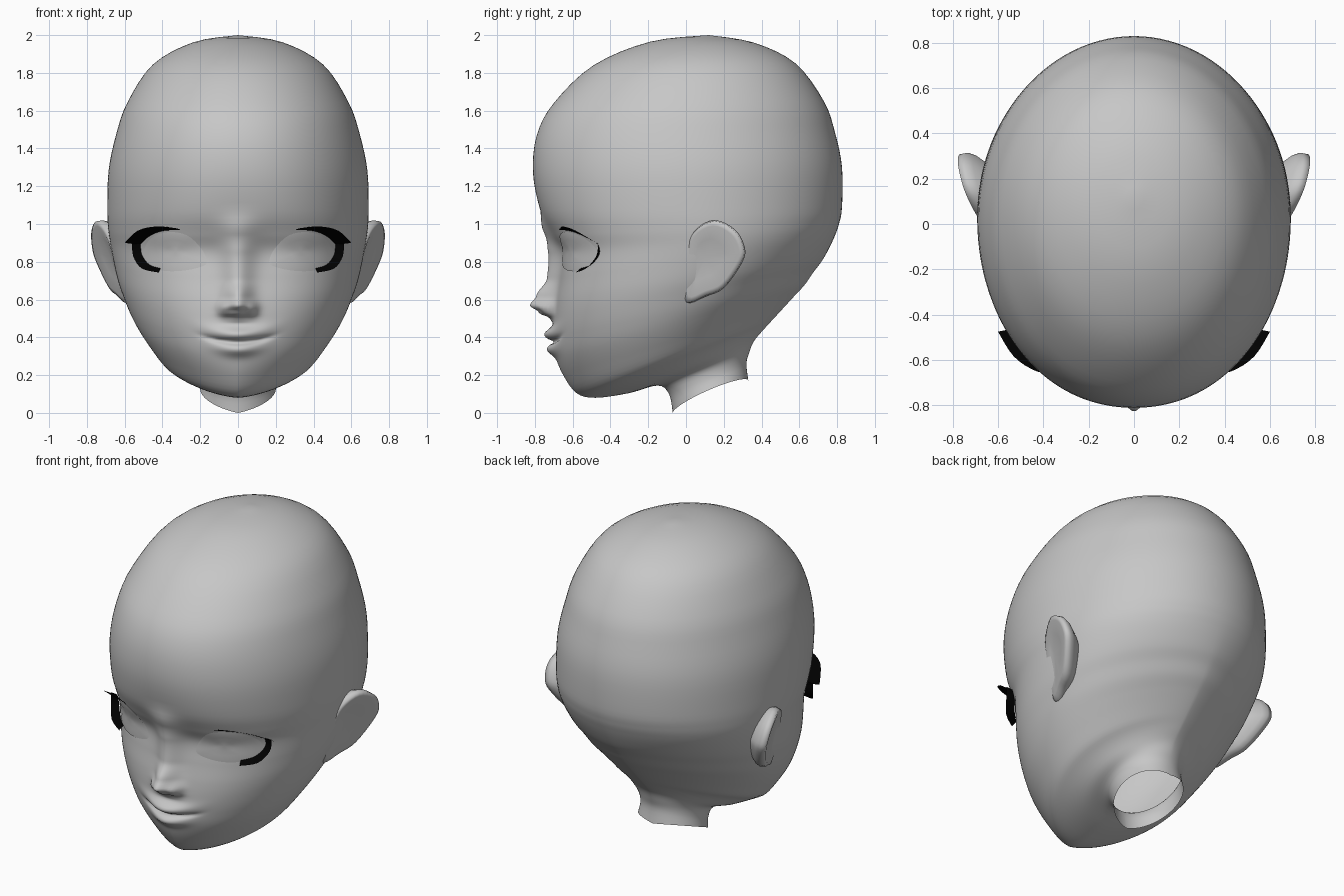
import bpy, bmesh, math
from mathutils import Vector
from mathutils.bvhtree import BVHTree

cube = bpy.data.objects.get("Cube")
if cube:
    bpy.data.objects.remove(cube, do_unlink=True)


def material(name, color):
    m = bpy.data.materials.new(name)
    m.use_nodes = True
    m.diffuse_color = color
    m.node_tree.nodes["Principled BSDF"].inputs["Base Color"].default_value = color
    return m


SKIN = material("plain grey", (0.57, 0.57, 0.57, 1))
BLACK = material("lash black", (0.0, 0.0, 0.0, 1))


def loft(name, rings, mat, closed=True, facing=None):
    """Skin a list of equal-length point rings into one smooth object."""
    bm = bmesh.new()
    rows = [[bm.verts.new(p) for p in ring] for ring in rings]
    n = len(rows[0])
    for a, b in zip(rows, rows[1:]):
        for i in range(n if closed else n - 1):
            j = (i + 1) % n
            bm.faces.new((a[i], a[j], b[j], b[i]))
    bmesh.ops.remove_doubles(bm, verts=bm.verts, dist=1e-5)
    bmesh.ops.recalc_face_normals(bm, faces=bm.faces)
    if facing:
        total = sum((f.normal * f.calc_area() for f in bm.faces), Vector())
        if total.dot(Vector(facing)) < 0:
            bmesh.ops.reverse_faces(bm, faces=bm.faces)
    mesh = bpy.data.meshes.new(name)
    bm.to_mesh(mesh)
    bm.free()
    mesh.materials.append(mat)
    mesh.shade_smooth()
    ob = bpy.data.objects.new(name, mesh)
    bpy.context.collection.objects.link(ob)
    return ob


def spline(keys, i, t):
    """Catmull-Rom blend between key i and key i + 1."""
    last = len(keys) - 1
    p = [keys[max(0, min(last, i + k))] for k in (-1, 0, 1, 2)]
    return [b + t * (c - a + t * (2*a - 5*b + 4*c - d + t * (3*(b - c) + d - a))) / 2
            for a, b, c, d in zip(*p)]


def bell(d, width):
    return math.exp(-(d / width) ** 2)


# Nose ridge height along the face
NOSE = [(.47, 0), (.5, .02), (.53, .08), (.57, .132), (.62, .105), (.71, .065),
        (.85, .07), (.95, .04), (1.08, 0)]


def relief(x, z):
    """How far the face stands forward of the plain skull."""
    x = abs(x)
    out = 0
    for (z0, a), (z1, b) in zip(NOSE, NOSE[1:]):
        if z0 <= z < z1:
            t = (z - z0) / (z1 - z0)
            out += (a + (b - a) * t * t * (3 - 2 * t)) * bell(x, .07 + .1 * max(0, z - .65))
    out += .035 * bell(x - .075, .03) * bell(z - .55, .035)
    mouth = .375 + .9 * x * x
    out += .05 * bell(x, .13) * bell(z - mouth - .04, .035)
    out += .04 * bell(x, .11) * bell(z - mouth + .04, .034)
    out -= .025 * bell((x / .17) ** 2, 1) * bell(z - mouth, .012)
    return out


# Skull: each slanted ring is front y, front z, back y, back z, half width,
# and how pointed its front and back are
SKULL = [
    (-.07, 0, .33, .17, .2, 1, 1), (-.09, .1, .32, .26, .19, 1, 1),
    (-.15, .145, .335, .32, .205, 1, 1.1), (-.3, .105, .36, .38, .265, 1.15, 1.25),
    (-.48, .08, .41, .44, .34, 1.3, 1.36), (-.58, .105, .465, .5, .41, 1.33, 1.4),
    (-.65, .2, .52, .56, .475, 1.25, 1.38), (-.69, .3, .575, .62, .53, 1.12, 1.33),
    (-.7, .4, .63, .68, .573, 1, 1.27), (-.7, .5, .675, .745, .607, .92, 1.21),
    (-.69, .6, .72, .805, .635, .86, 1.15), (-.67, .72, .757, .87, .657, .81, 1.1),
    (-.66, .85, .787, .935, .675, .79, 1.06), (-.71, .95, .81, 1, .687, .83, 1.03),
    (-.77, 1.07, .826, 1.09, .692, .89, 1.01), (-.81, 1.27, .826, 1.3, .685, .94, 1),
    (-.79, 1.47, .79, 1.48, .645, .96, 1), (-.7, 1.64, .73, 1.65, .585, .97, 1),
    (-.49, 1.84, .58, 1.85, .45, 1, 1), (-.19, 1.965, .36, 1.96, .235, 1, 1),
    (.12, 2, .12, 2, 0, 1, 1)]
HALF = 80


def skull_ring(key):
    yf, zf, yb, zb, w, front, back = key
    ring = []
    for i in range(-HALF, HALF):
        u = i / HALF
        a = math.pi * abs(u) ** 1.5
        s = (1 - math.cos(a)) / 2
        side = max(0, math.sin(a)) ** (front if s < .5 else back)
        x, y, z = math.copysign(w * side, u), yf + (yb - yf) * s, zf + (zb - zf) * s
        z += max(0, .1 - zf) * .4 * side        # arched neck opening
        if y < -.3 and z > .2:
            y -= relief(x, z)
        ring.append((x, y, z))
    return ring


rings = []
for i in range(len(SKULL) - 1):
    steps = 10 if .15 < SKULL[i][1] < .95 else 4
    rings += [skull_ring(spline(SKULL, i, k / steps)) for k in range(steps)]
rings.append(skull_ring(SKULL[-1]))
head = loft("head", rings, SKIN)

bm = bmesh.new()
bm.from_mesh(head.data)
tree = BVHTree.FromBMesh(bm)
bm.free()


def on_face(x, z, lift):
    hit = tree.ray_cast(Vector((x, -2, z)), Vector((0, 1, 0)))[0]
    return Vector((x, hit.y - lift, z))


# Outlines: eye opening (x, z) and ear (y, z)
EYE = [(.165, .8), (.195, .87), (.27, .94), (.37, .957), (.46, .925), (.5, .85),
       (.48, .78), (.4, .753), (.3, .752), (.2, .772)]
EAR = [(0, .58), (-.01, .7), (0, .84), (.04, .96), (.15, 1.02), (.26, .97),
       (.31, .88), (.3, .8), (.2, .66), (.1, .615)]


def smooth_loop(points, steps=4):
    """Round a closed outline."""
    n = len(points)
    out = []
    for i in range(n):
        four = [points[(i + k) % n] for k in (-1, 0, 1, 2)]
        out += [spline(four, 1, k / steps) for k in range(steps)]
    return out


def scaled(loop, centre, s):
    return [(centre[0] + (p - centre[0]) * s, centre[1] + (q - centre[1]) * s)
            for p, q in loop]


# Lash strips: root edge (x, z) and tip edge (x, y, z)
UPPER_ROOT = [(.3, .97), (.4, .963), (.47, .935), (.52, .89)]
UPPER_TIP = [(.33, -.665, .978), (.43, -.65, .987), (.53, -.585, .965), (.6, -.475, .9)]
LOWER_ROOT = [(.515, .9), (.51, .84), (.47, .785), (.41, .765)]
LOWER_TIP = [(.56, -.465, .9), (.555, -.475, .83), (.51, -.53, .765), (.42, -.585, .743)]


def refine(points, steps=4):
    out = [spline(points, i, k / steps)
           for i in range(len(points) - 1) for k in range(steps)]
    return out + [points[-1]]


for side, label in ((1, "left"), (-1, "right")):
    # Eye shell
    layers = [(1, .005), (.85, .008), (.6, .011), (.3, .013), (0, .014)]
    eye = [[on_face(side * x, z, lift) for x, z in scaled(smooth_loop(EYE), (.33, .855), s)]
           for s, lift in layers]
    loft(label + "_eye", eye, SKIN, facing=(0, -1, 0))

    # Thick, shallow ear leaning away from the skull
    layers = [(.5, -.17), (.78, -.11), (.95, -.07), (1, -.04), (.97, -.005), (.85, 0),
              (.5, -.012), (0, -.015)]
    ear = [[(side * (.6 + .36 * y + .23 * (z - .58) + dx), y, z)
            for y, z in scaled(smooth_loop(EAR), (.1, .82), s)] for s, dx in layers]
    loft(label + "_ear", ear, SKIN, facing=(side, 0, 0))

    # Lashes
    for part, root, tip in (("upper", UPPER_ROOT, UPPER_TIP),
                            ("lower", LOWER_ROOT, LOWER_TIP)):
        inner = [on_face(side * x, z, .01) for x, z in refine(root)]
        outer = [(side * x, y, z) for x, y, z in refine(tip)]
        loft(f"{label}_{part}_lash", [inner, outer], BLACK, closed=False,
             facing=(0, -1, 0))
